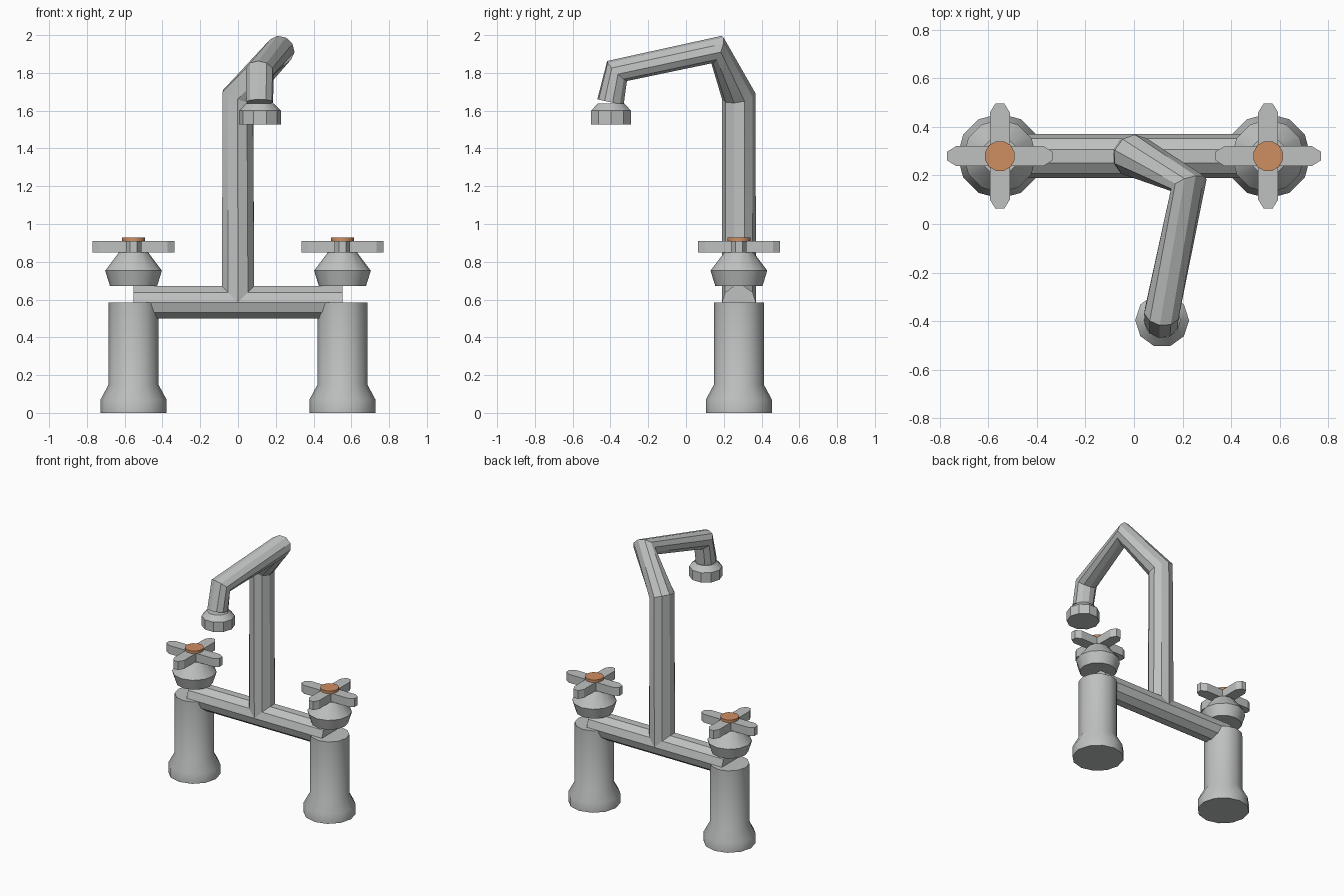
import bpy
import bmesh
from math import radians, cos, sin, tau
from mathutils import Vector

cube = bpy.data.objects.get("Cube")
if cube:
    bpy.data.objects.remove(cube, do_unlink=True)


def make_material(name, color):
    m = bpy.data.materials.new(name)
    m.use_nodes = True
    m.diffuse_color = color
    m.node_tree.nodes["Principled BSDF"].inputs["Base Color"].default_value = color
    return m


METAL = make_material("brushed_steel", (0.52, 0.53, 0.53, 1))
COPPER = make_material("copper", (0.62, 0.27, 0.12, 1))


def finish(name, bm, material, angle=32):
    bmesh.ops.recalc_face_normals(bm, faces=bm.faces)
    mesh = bpy.data.meshes.new(name)
    bm.to_mesh(mesh)
    bm.free()
    mesh.materials.append(material)
    ob = bpy.data.objects.new(name, mesh)
    bpy.context.collection.objects.link(ob)
    bpy.ops.object.select_all(action='DESELECT')
    ob.select_set(True)
    bpy.context.view_layer.objects.active = ob
    bpy.ops.object.shade_smooth_by_angle(angle=radians(angle))
    return ob


def skin(bm, rings):
    """Join rings of points into a closed, capped surface."""
    loops = [[bm.verts.new(p) for p in ring] for ring in rings]
    n = len(loops[0])
    for a, b in zip(loops, loops[1:]):
        for i in range(n):
            j = (i + 1) % n
            bm.faces.new((a[i], a[j], b[j], b[i]))
    bm.faces.new(loops[0])
    bm.faces.new(loops[-1])


def lathe(name, center, profile, material=METAL, sides=12, turn=0.0):
    """Turned part from (radius, height) pairs."""
    bm = bmesh.new()
    angles = [tau * (i + turn) / sides for i in range(sides)]
    skin(bm, [[(center[0] + r * cos(a), center[1] + r * sin(a), z) for a in angles]
              for r, z in profile])
    return finish(name, bm, material)


def tube(name, path, radii, side, sides=10):
    """Pipe along a path, with one corner line towards 'side'."""
    pts = [Vector(p) for p in path]
    dirs = [(b - a).normalized() for a, b in zip(pts, pts[1:])]
    tangents = [dirs[0]] + [(a + b).normalized() for a, b in zip(dirs, dirs[1:])] + [dirs[-1]]
    u = Vector(side)
    rings, last = [], tangents[0]
    for p, t, r in zip(pts, tangents, radii):
        u = last.rotation_difference(t) @ u
        v = t.cross(u)
        rings.append([p + r * (u * cos(tau * i / sides) + v * sin(tau * i / sides))
                      for i in range(sides)])
        last = t
    bm = bmesh.new()
    skin(bm, rings)
    return finish(name, bm, METAL, 25)


def cross_handle(name, center, z0, z1):
    """Four-armed handle with chamfered tips."""
    arm = [(0.041, -0.041), (0.18, -0.041), (0.217, -0.018),
           (0.217, 0.018), (0.18, 0.041)]
    outline = []
    for c, s in ((1, 0), (0, 1), (-1, 0), (0, -1)):
        outline += [(center[0] + x * c - y * s, center[1] + x * s + y * c) for x, y in arm]
    bm = bmesh.new()
    skin(bm, [[(x, y, z) for x, y in outline] for z in (z0, z1)])
    return finish(name, bm, METAL, 20)


BACK = 0.28
PIPE = 0.09

# Two pillars with valves and handles
for side, sx in (("left", 1), ("right", -1)):
    c = (sx * 0.553, BACK)
    lathe(side + "_pillar", c, [(0.175, 0), (0.175, 0.07), (0.132, 0.15), (0.132, 0.585)])
    lathe(side + "_valve_bonnet", c, [(0.125, 0.672), (0.15, 0.753), (0.077, 0.85)])
    cross_handle(side + "_cross_handle", c, 0.848, 0.91)
    lathe(side + "_handle_button", c, [(0.063, 0.908), (0.063, 0.929)], COPPER, turn=0.5)

# Bridge between the pillars
tube("bridge_bar", [(-0.553, BACK, 0.585), (0.553, BACK, 0.585)], [PIPE, PIPE], (0, 1, 0))

# Riser and bent spout
tube("spout_pipe",
     [(0, BACK, 0.585), (0, BACK, 1.675), (0.226, 0.165, 1.924),
      (0.115, -0.365, 1.81), (0.115, -0.4, 1.645)],
     [PIPE, PIPE, 0.077, 0.075, 0.072], (0, -1, 0))

# Outlet nozzle
lathe("spout_nozzle", (0.116, -0.397),
      [(0.111, 1.528), (0.111, 1.6), (0.075, 1.637)], sides=10)
